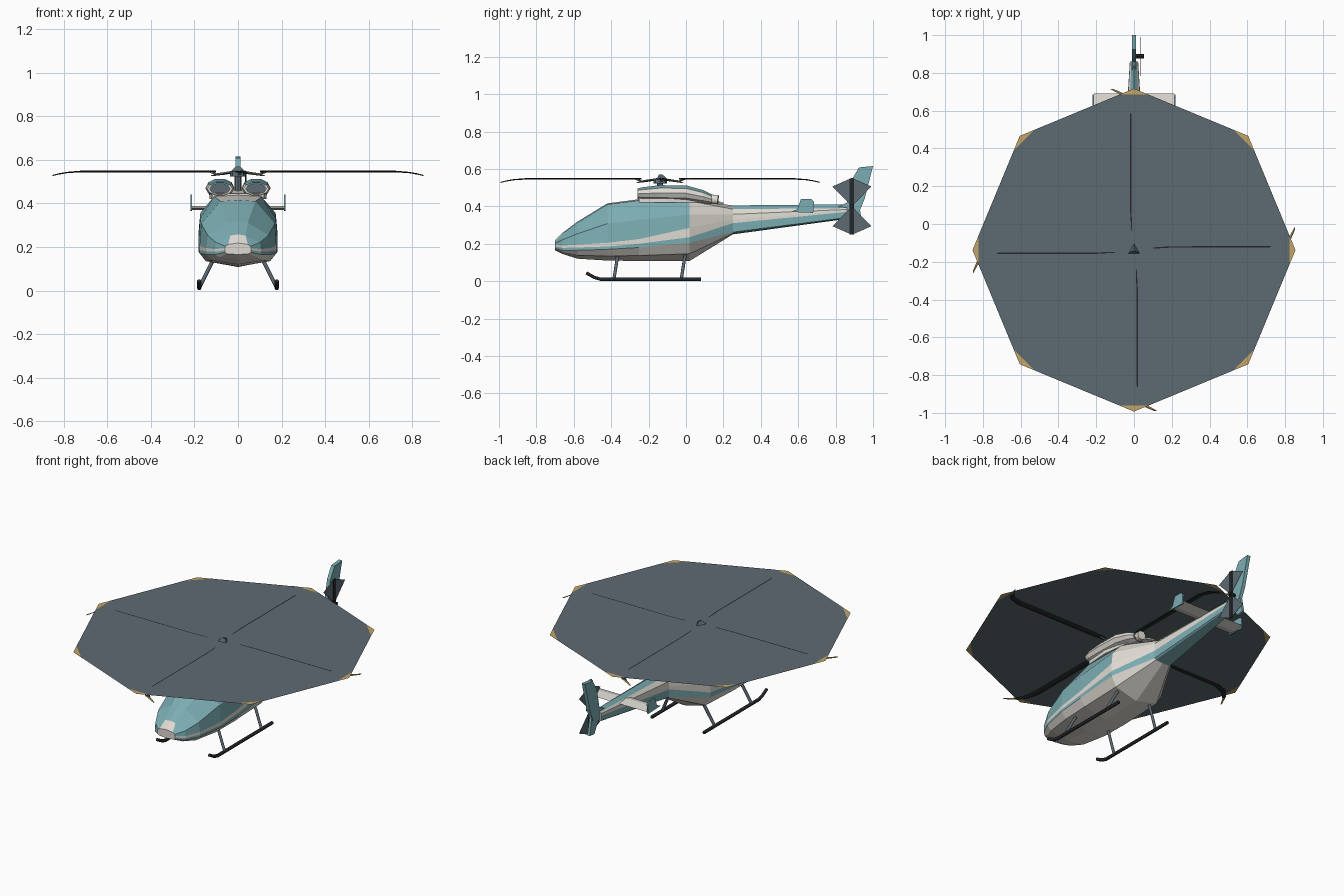
import bpy, bmesh
from math import sin, cos, pi, tan
from mathutils import Matrix, Vector

if "Cube" in bpy.data.objects:
    bpy.data.objects.remove(bpy.data.objects["Cube"])


def material(name, r, g, b):
    m = bpy.data.materials.new(name)
    m.use_nodes = True
    m.diffuse_color = (r, g, b, 1)
    node = next(n for n in m.node_tree.nodes if n.type == "BSDF_PRINCIPLED")
    node.inputs["Base Color"].default_value = (r, g, b, 1)
    return m


WHITE = material("warm white", .74, .71, .65)
TEAL = material("teal", .2, .42, .45)
SLATE = material("slate grey", .11, .145, .17)
BLACK = material("near black", .018, .02, .024)
YELLOW = material("tip yellow", .55, .38, .14)


def finish(name, bm, mats, fix_normals=True):
    if fix_normals:
        bmesh.ops.recalc_face_normals(bm, faces=bm.faces)
    mesh = bpy.data.meshes.new(name)
    bm.to_mesh(mesh)
    bm.free()
    for m in mats:
        mesh.materials.append(m)
    ob = bpy.data.objects.new(name, mesh)
    bpy.context.collection.objects.link(ob)
    return ob


def loft(name, rings, mats, rule=None, cap=(0, 0)):
    """Skin closed rings; rule(segment, band) picks the material."""
    bm = bmesh.new()
    rows = [[bm.verts.new(p) for p in ring] for ring in rings]
    n = len(rows[0])
    for i in range(len(rows) - 1):
        for j in range(n):
            k = (j + 1) % n
            f = bm.faces.new((rows[i][j], rows[i][k], rows[i + 1][k], rows[i + 1][j]))
            f.material_index = rule(i, j) if rule else 0
    bm.faces.new(rows[0]).material_index = cap[0]
    bm.faces.new(rows[-1]).material_index = cap[1]
    return finish(name, bm, mats)


def plate(name, outline, x, thick, mat):
    """Flat side-on panel from a (y, z) outline."""
    rings = [[(x + s * thick / 2, y, z) for y, z in outline] for s in (-1, 1)]
    return loft(name, rings, [mat])


def tube(name, points, radius, mat):
    curve = bpy.data.curves.new(name, "CURVE")
    curve.dimensions = "3D"
    curve.bevel_depth = radius
    curve.bevel_resolution = 1
    curve.use_fill_caps = True
    spline = curve.splines.new("POLY")
    spline.points.add(len(points) - 1)
    for p, co in zip(spline.points, points):
        p.co = (*co, 1)
    curve.materials.append(mat)
    ob = bpy.data.objects.new(name, curve)
    bpy.context.collection.objects.link(ob)
    return ob


def cone(name, r1, r2, depth, sides, matrix, mat):
    bm = bmesh.new()
    bmesh.ops.create_cone(bm, cap_ends=True, segments=sides, radius1=r1,
                          radius2=r2, depth=depth, matrix=matrix)
    return finish(name, bm, [mat])


# Fuselage and boom: y, half width, roof half width, keel, stripe low, stripe high, glass low, roof
STATIONS = [
    (-.70, .06, .045, .165, .175, .185, .195, .212),
    (-.66, .105, .035, .145, .165, .178, .19, .252),
    (-.58, .145, .045, .12, .165, .18, .195, .312),
    (-.42, .176, .08, .11, .17, .185, .205, .41),
    (-.25, .182, .11, .108, .18, .2, .225, .432),
    (.02, .18, .11, .108, .205, .235, .285, .428),
    (.25, .06, .035, .25, .262, .31, .33, .385),
    (.86, .022, .014, .333, .34, .37, .376, .39),
]


def body_ring(y, w, roof, keel, low, high, glass, top):
    crown = .02 if y > .2 else .006
    half = [(0, keel), (w * .82, keel + (low - keel) * .4), (w, low), (w, high),
            (w, glass), (w * .96, (glass + top) / 2), (roof, top), (0, top + crown)]
    half += [(-x, z) for x, z in half[-2:0:-1]]
    return [(x, y, z) for x, z in half]


def body_colour(seg, band):
    band = min(band, 13 - band)
    if band == 2:
        return 1
    if band in (4, 5):
        return int(seg < 5)
    if band == 6:
        return int(seg in (1, 2) or seg > 5)
    return int(band < 2 and seg == 6)


loft("fuselage", [body_ring(*s) for s in STATIONS], [WHITE, TEAL], body_colour)

# Engine nacelles: y, centre height, width radius, height radius
NACELLE = [(-.26, .467, .058, .03), (-.23, .468, .066, .036), (-.14, .472, .066, .043),
           (0, .47, .064, .044), (.09, .452, .054, .037), (.14, .437, .04, .027)]
for side, label in ((1, "left"), (-1, "right")):
    rings = [[(side * .083 + rx * cos(a * pi / 5), y, zc + rz * sin(a * pi / 5))
              for a in range(10)] for y, zc, rx, rz in NACELLE]
    # Recessed intake behind the front lip
    intake = [[(side * .083 + (x - side * .083) * .8, y + d, .467 + (z - .467) * .8)
               for x, y, z in rings[0]] for d in (.04, 0)]
    loft(label + "_nacelle", intake + rings, [WHITE, TEAL, SLATE],
         lambda i, j: 2 if i == 0 else int(j in (1, 2, 3) and i > 0), (2, 2))
    tube(label + "_exhaust", [(side * .083, .12, .44), (side * .088, .172, .435)], .028, WHITE)

# Central cowl between the nacelles
loft("engine_cowl", [[(-w, y, .42), (w, y, .42), (w, y, z), (-w, y, z)]
     for y, w, z in ((-.25, .12, .445), (-.1, .13, .465), (.06, .11, .46), (.2, .045, .41))], [WHITE])

# Main rotor
HUB = Vector((0, -.138, 0))
cone("rotor_mast", .016, .016, .13, 8, Matrix.Translation(HUB + Vector((0, 0, .485))), SLATE)
cone("rotor_hub", .036, .036, .026, 8, Matrix.Translation(HUB + Vector((0, 0, .536))), SLATE)
cone("hub_cap", .036, .012, .022, 3, Matrix.Translation(HUB + Vector((0, 0, .559))), SLATE)

# Blur disc: an octagon whose corners are split off in the tip colour
R, DEPTH = .855, .032
bm = bmesh.new()
inner = []
for k in range(8):
    turn = Matrix.Rotation(k * pi / 4, 3, "Z")
    s = DEPTH * tan(pi * 3 / 8)
    a, b, c = [bm.verts.new(turn @ Vector(p) + HUB) for p in
               ((R - DEPTH, -s, .55), (R, 0, .55), (R - DEPTH, s, .55))]
    bm.faces.new((a, b, c)).material_index = 1
    inner += [a, c]
bm.faces.new(inner)
finish("rotor_disc", bm, [SLATE, YELLOW], False)

# Blades: radius, sweep, height, half chord
BLADE = [(.1, 0, .547, .014), (.2, 0, .547, .02), (.72, 0, .547, .021), (.785, .02, .543, .02),
         (.825, .06, .536, .017), (.853, .118, .529, .008)]
for k in range(4):
    turn = Matrix.Rotation(k * pi / 2, 3, "Z")
    rings = []
    for r, sweep, z, c in BLADE:
        lift = .0025 if r < .75 else 0
        section = [(r, sweep - c, z - lift), (r, sweep, z - .004),
                   (r, sweep + c, z + lift * 1.4), (r, sweep, z + .002)]
        rings.append([turn @ Vector(p) + HUB for p in section])
    loft(f"rotor_blade_{k + 1}", rings, [BLACK, YELLOW], lambda i, j: int(i == 4), (0, 1))
    tube(f"blade_arm_{k + 1}", [turn @ Vector(p) + HUB for p in
         ((.02, 0, .546), (.1, .01, .534), (.13, 0, .546))], .005, SLATE)

# Tail fins
plate("upper_fin", [(.79, .385), (.84, .335), (.92, .355), (.955, .44), (1, .615),
                    (.925, .608), (.885, .54), (.86, .42)], 0, .022, TEAL)
plate("lower_fin", [(.86, .35), (.905, .27), (.95, .275), (.93, .38)], 0, .016, TEAL)

# Tailplane with end plates
loft("tailplane", [[(x, .58, .378), (x, .62, .388), (x, .69, .38), (x, .62, .37)]
                   for x in (-.213, .213)], [WHITE])
for side, label in ((1, "left"), (-1, "right")):
    plate(label + "_end_plate", [(.56, .37), (.68, .365), (.685, .425), (.67, .44),
                                 (.615, .44), (.595, .385)], side * .215, .008, TEAL)

# Tail rotor: two blur wedges with a blade through each
TY, TZ, TX = .887, .4, .036
for s, label in ((1, "upper"), (-1, "lower")):
    plate(label + "_tail_blur", [(TY, TZ), (TY + .104, TZ + s * .106), (TY, TZ + s * .152),
                                 (TY - .104, TZ + s * .106)], TX, .002, SLATE)
    plate(label + "_tail_blade", [(TY - .012, TZ), (TY + .012, TZ), (TY + .012, TZ + s * .15),
                                  (TY - .012, TZ + s * .15)], TX, .006, BLACK)
cone("tail_rotor_hub", .012, .012, .055, 8,
     Matrix.Translation((.026, TY, TZ)) @ Matrix.Rotation(pi / 2, 4, "Y"), BLACK)

# Landing skids
for side, label in ((1, "left"), (-1, "right")):
    x = side * .178
    tube(label + "_skid", [(x, .08, .01), (x, -.455, .01), (x, -.49, .02), (x, -.533, .044)],
         .01, BLACK)
    for y, place in ((-.36, "front"), (0, "rear")):
        tube(f"{label}_{place}_leg", [(side * .1, y, .17), (x, y - .025, .012)], .009, SLATE)
